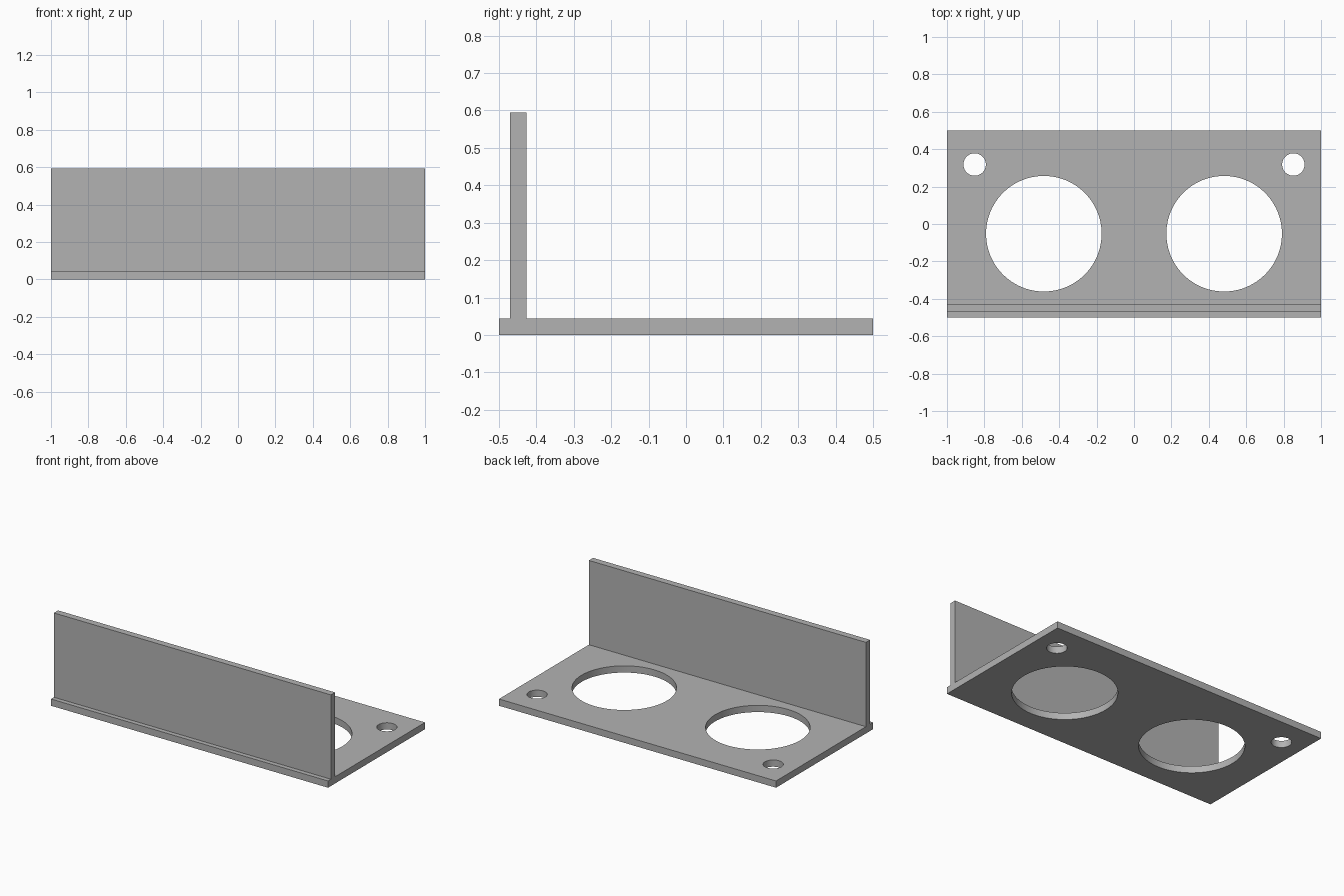
import bpy
import math

if "Cube" in bpy.data.objects:
    bpy.data.objects.remove(bpy.data.objects["Cube"], do_unlink=True)

PLATE_H = 0.044
WALL_TOP = 0.594

# Single plain grey
grey = bpy.data.materials.new("plain grey")
grey.use_nodes = True
colour = (0.45, 0.45, 0.45, 1)
grey.diffuse_color = colour
grey.node_tree.nodes["Principled BSDF"].inputs["Base Color"].default_value = colour


def box(name, low, high):
    centre = [(a + b) / 2 for a, b in zip(low, high)]
    bpy.ops.mesh.primitive_cube_add(size=1, location=centre)
    obj = bpy.context.object
    obj.name = name
    obj.scale = [b - a for a, b in zip(low, high)]
    bpy.ops.object.transform_apply(location=True, rotation=False, scale=True)
    obj.data.materials.append(grey)
    return obj


def drill(target, x, y, radius):
    bpy.ops.mesh.primitive_cylinder_add(vertices=96, radius=radius, depth=0.3,
                                        location=(x, y, PLATE_H / 2))
    cutter = bpy.context.object
    cutter.hide_render = True
    cutter.data.materials.append(grey)
    bpy.context.view_layer.objects.active = target
    mod = target.modifiers.new("hole", "BOOLEAN")
    mod.operation = "DIFFERENCE"
    mod.solver = "EXACT"
    mod.object = cutter
    bpy.ops.object.modifier_apply(modifier=mod.name)
    bpy.data.objects.remove(cutter, do_unlink=True)


# Base plate with mirrored large openings and screw holes
plate = box("base_plate", (-1, -0.5, 0), (1, 0.5, PLATE_H))
for side in (-1, 1):
    drill(plate, side * 0.482, -0.052, 0.309)
    drill(plate, side * 0.852, 0.318, 0.06)

# Upright wall set just behind the front edge
box("upright_wall", (-1, -0.47, PLATE_H), (1, -0.427, WALL_TOP))

# Smooth hole walls, sharp rims
bpy.ops.object.select_all(action="DESELECT")
plate.select_set(True)
bpy.context.view_layer.objects.active = plate
bpy.ops.object.shade_smooth_by_angle(angle=math.radians(30))
